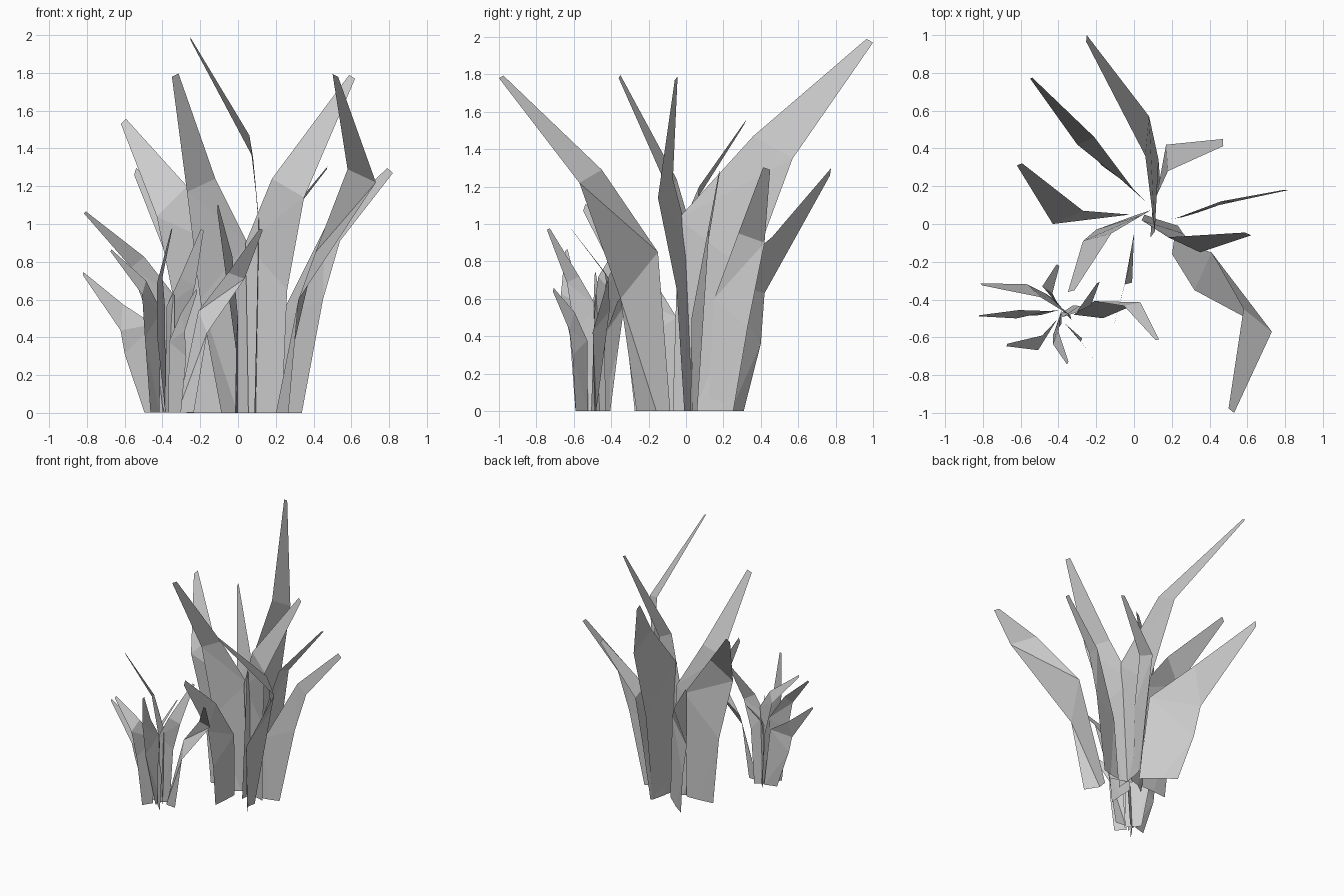
import bpy
import bmesh
from mathutils import Matrix, Vector

default_cube = bpy.data.objects.get("Cube")
if default_cube:
    bpy.data.objects.remove(default_cube, do_unlink=True)

# One plain grey for every leaf
leaf_grey = bpy.data.materials.new("leaf_grey")
leaf_grey.use_nodes = True
grey = (0.6, 0.6, 0.6, 1)
leaf_grey.diffuse_color = grey
leaf_grey.node_tree.nodes["Principled BSDF"].inputs["Base Color"].default_value = grey

FOOT_DEPTH = -.31     # leaf feet start below ground and are trimmed
TIP_WIDTH = .04

# The small clump is a turned, shrunken copy of the large one
LARGE = Matrix.Identity(4)
SMALL = (Matrix.Translation((-.383, -.513, .145))
         @ Matrix.Rotation(.895, 4, "Z")
         @ Matrix.Scale(.463, 4))


def make_leaf(name, feet, outer, inner, placement):
    """Build a folded strip between two edges and trim it at the ground."""
    outer_foot, inner_foot = [Vector((x, y, FOOT_DEPTH)) for x, y in feet]
    left = [outer_foot] + [Vector(point) for point in outer]
    right = [inner_foot] + [Vector(point) for point in inner]
    across = (right[-1] - left[-2]).normalized()
    right.append(left[-1] + across * TIP_WIDTH)

    bm = bmesh.new()
    left_verts = [bm.verts.new(placement @ point) for point in left]
    right_verts = [bm.verts.new(placement @ point) for point in right]
    for row in range(len(left) - 1):
        bm.faces.new((left_verts[row], right_verts[row],
                      right_verts[row + 1], left_verts[row + 1]))
    bmesh.ops.triangulate(bm, faces=bm.faces[:])
    bmesh.ops.bisect_plane(bm, geom=bm.verts[:] + bm.edges[:] + bm.faces[:],
                           plane_co=(0, 0, 0), plane_no=(0, 0, 1),
                           clear_inner=True)

    mesh = bpy.data.meshes.new(name)
    bm.to_mesh(mesh)
    bm.free()
    mesh.materials.append(leaf_grey)
    leaf = bpy.data.objects.new(name, mesh)
    bpy.context.scene.collection.objects.link(leaf)


def add_leaf(name, feet, outer, inner, in_small_clump=True):
    """Feet are outer then inner; outer runs belly, bend, tip; inner belly, bend."""
    make_leaf("large_clump_" + name, feet, outer, inner, LARGE)
    if in_small_clump:
        make_leaf("small_clump_" + name, feet, outer, inner, SMALL)


# Leaves leaning to the back
add_leaf("tall_back_leaf",
         feet=[(.14, .2), (.08, -.08)],
         outer=[(.13, .34, .73), (.08, .57, 1.35), (-.25, 1, 1.97)],
         inner=[(.11, -.04, 1.03), (.06, .36, 1.47)])
add_leaf("back_left_leaf",
         feet=[(.14, .2), (.1, .1)],
         outer=[(.16, .33, .45), (.17, .42, .9), (.47, .45, 1.29)],
         inner=[(.12, .15, .6), (.18, .28, .95)])
add_leaf("back_right_leaf",
         feet=[(-.1, .23), (.08, .1)],
         outer=[(-.25, .4, .36), (-.3, .42, .63), (-.55, .77, 1.26)],
         inner=[(0, .18, .7), (-.21, .46, .93)])

# Leaves leaning to the left
add_leaf("low_left_leaf",
         feet=[(.28, .04), (.14, .02)],
         outer=[(.45, .1, .6), (.54, .12, .91), (.82, .18, 1.27)],
         inner=[(.22, .03, .5), (.46, .12, .98)],
         in_small_clump=False)
add_leaf("tall_left_leaf",
         feet=[(.22, .01), (.06, .06)],
         outer=[(.26, -.05, .65), (.35, -.15, 1.14), (.62, -.06, 1.77)],
         inner=[(.04, .02, .9), (.18, -.07, 1.24)])

# Leaves leaning to the front
add_leaf("wide_front_leaf",
         feet=[(.24, -.22), (.14, -.06)],
         outer=[(.32, -.35, .6), (.73, -.57, 1.22), (.53, -1, 1.78)],
         inner=[(.41, -.15, .85), (.58, -.45, 1.29)])
add_leaf("thin_front_leaf",
         feet=[(-.02, -.24), (0, -.04)],
         outer=[(-.01, -.31, .33), (-.05, -.32, .62), (-.11, -.55, 1.07)],
         inner=[(0, -.05, .5), (-.03, -.25, .83)])

# Leaves leaning to the right
add_leaf("low_right_leaf",
         feet=[(-.24, .03), (-.05, .05)],
         outer=[(-.33, .04, .55), (-.43, 0, 1.04), (-.62, .31, 1.53)],
         inner=[(-.02, .05, .85), (-.27, .07, 1.2)])
add_leaf("tall_right_leaf",
         feet=[(-.03, -.02), (.1, .08)],
         outer=[(-.2, -.03, .6), (-.27, -.09, 1.17), (-.35, -.36, 1.78)],
         inner=[(.05, .05, .9), (-.12, -.05, 1.24)])
